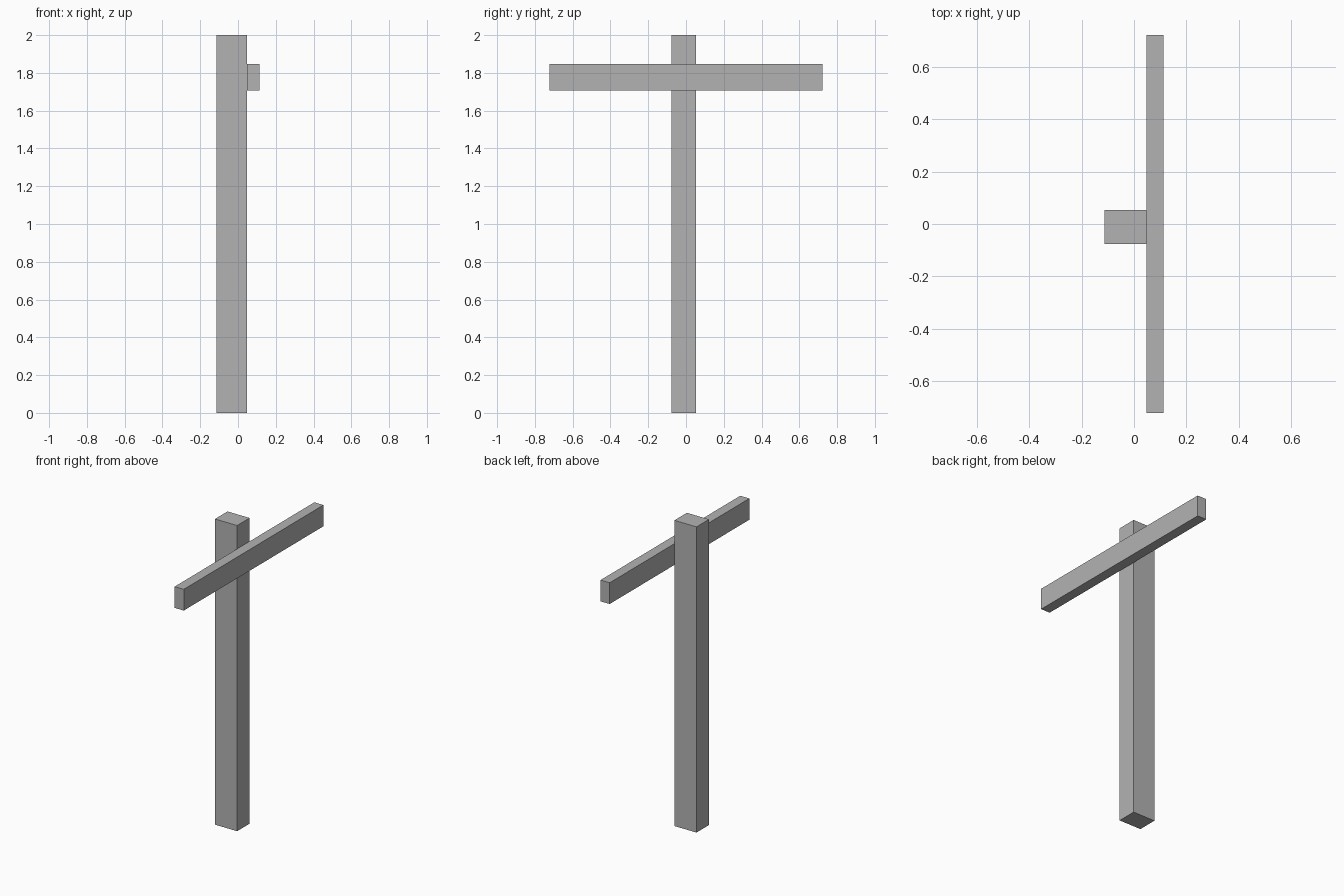
import bpy

# Remove the default cube
default = bpy.data.objects.get("Cube")
if default:
    bpy.data.objects.remove(default, do_unlink=True)

# Single flat grey
grey = bpy.data.materials.new("plain_grey")
grey.use_nodes = True
colour = (0.45, 0.45, 0.45, 1)
grey.diffuse_color = colour
grey.node_tree.nodes["Principled BSDF"].inputs["Base Color"].default_value = colour


def beam(name, low, high):
    """Square-edged timber between two opposite corners."""
    centre = [(a + b) / 2 for a, b in zip(low, high)]
    bpy.ops.mesh.primitive_cube_add(size=1, location=centre)
    obj = bpy.context.object
    obj.name = name
    obj.scale = [b - a for a, b in zip(low, high)]
    bpy.ops.object.transform_apply(location=False, rotation=False, scale=True)
    obj.data.materials.append(grey)
    return obj


# Upright post, with the crossbar fixed flat against its left side
beam("upright_post", (-0.113, -0.076, 0), (0.047, 0.053, 2))
beam("crossbar", (0.047, -0.722, 1.708), (0.113, 0.722, 1.847))
